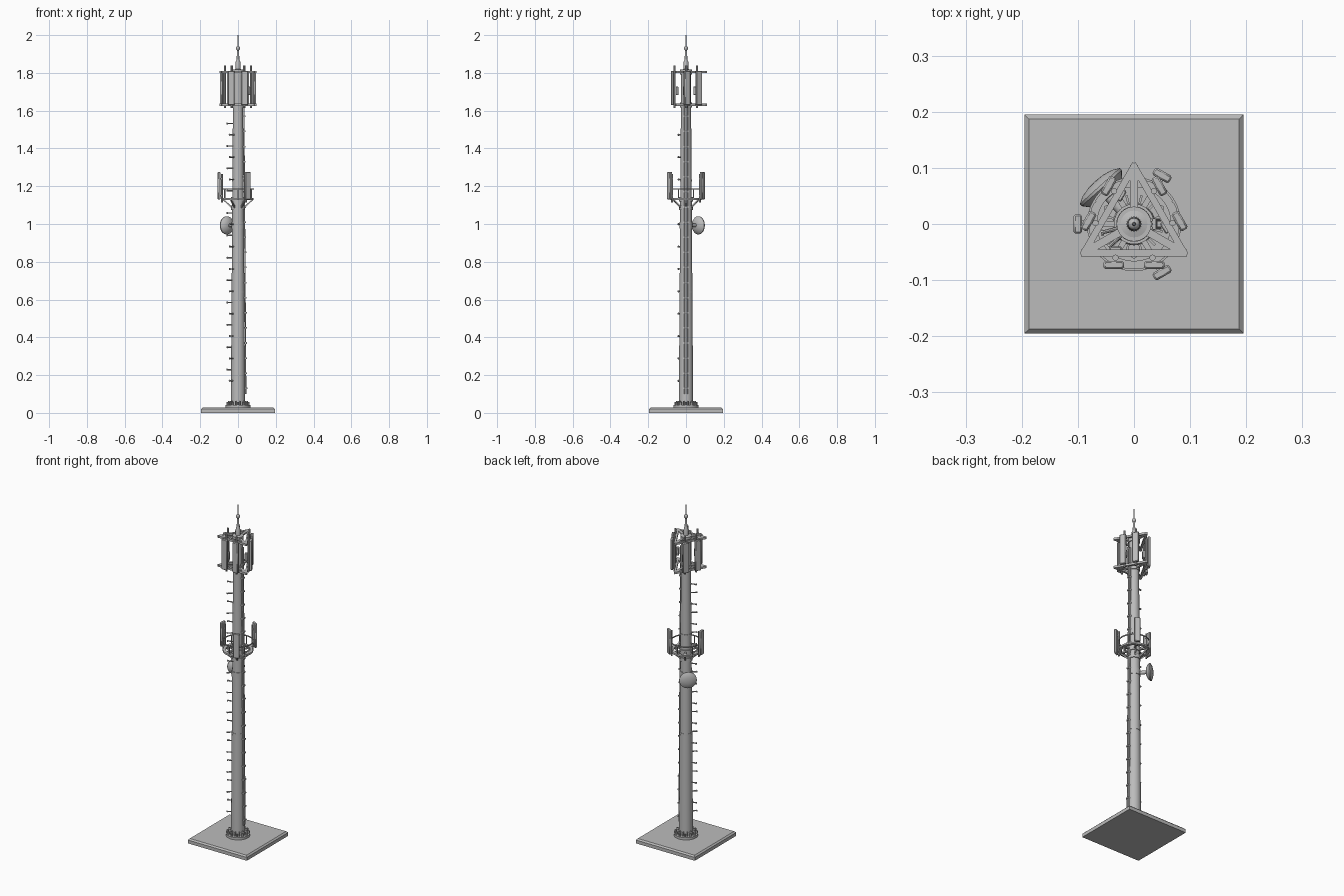
import bpy, bmesh
from math import sin, cos, pi, radians
from mathutils import Vector, Matrix

if "Cube" in bpy.data.objects:
    bpy.data.objects.remove(bpy.data.objects["Cube"])

steel = bpy.data.materials.new("galvanised grey")
steel.use_nodes = True
GREY = (0.5, 0.5, 0.5, 1)
steel.diffuse_color = GREY
steel.node_tree.nodes["Principled BSDF"].inputs["Base Color"].default_value = GREY


def finish(name, bm, bevel=0):
    bmesh.ops.recalc_face_normals(bm, faces=bm.faces)
    mesh = bpy.data.meshes.new(name)
    bm.to_mesh(mesh)
    bm.free()
    ob = bpy.data.objects.new(name, mesh)
    bpy.context.collection.objects.link(ob)
    mesh.materials.append(steel)
    bpy.ops.object.select_all(action="DESELECT")
    bpy.context.view_layer.objects.active = ob
    ob.select_set(True)
    bpy.ops.object.shade_smooth_by_angle(angle=radians(35))
    if bevel:
        mod = ob.modifiers.new("edge", "BEVEL")
        mod.width, mod.segments = bevel, 1
    return ob


def box(name, size, loc, turn=0, bevel=0):
    bm = bmesh.new()
    place = Matrix.Translation(loc) @ Matrix.Rotation(turn, 4, "Z") @ Matrix.Diagonal((*size, 1))
    bmesh.ops.create_cube(bm, size=1, matrix=place)
    return finish(name, bm, bevel)


def rod(name, a, b, r, r2=None, sides=10):
    a, b = Vector(a), Vector(b)
    d = b - a
    place = Matrix.Translation((a + b) / 2) @ d.to_track_quat("Z", "Y").to_matrix().to_4x4()
    bm = bmesh.new()
    bmesh.ops.create_cone(bm, cap_ends=True, segments=sides, radius1=r,
                          radius2=r if r2 is None else r2, depth=d.length, matrix=place)
    return finish(name, bm)


def beam(name, a, b, w, h):
    a, b = Vector(a), Vector(b)
    d = b - a
    place = (Matrix.Translation((a + b) / 2) @ d.to_track_quat("X", "Z").to_matrix().to_4x4()
             @ Matrix.Diagonal((d.length, w, h, 1)))
    bm = bmesh.new()
    bmesh.ops.create_cube(bm, size=1, matrix=place)
    return finish(name, bm)


def lathe(name, profile, place=Matrix(), sides=32):
    """Spin (radius, height) points about the local z axis."""
    bm = bmesh.new()
    vs = [bm.verts.new((r, 0, z)) for r, z in profile]
    es = [bm.edges.new(p) for p in zip(vs, vs[1:])]
    bmesh.ops.spin(bm, geom=vs + es, cent=(0, 0, 0), axis=(0, 0, 1),
                   angle=2 * pi, steps=sides)
    bmesh.ops.remove_doubles(bm, verts=bm.verts, dist=0.00005)
    bm.transform(place)
    return finish(name, bm)


def polar(r, degrees, z):
    t = radians(degrees)
    return Vector((r * cos(t), r * sin(t), z))


def pole_radius(z):
    return 0.038 - 0.0068 * z


# Foundation slab with chamfered rim
slab = bmesh.new()
rings = [[slab.verts.new((sx * w, sy * w, z)) for sx, sy in ((-1, -1), (1, -1), (1, 1), (-1, 1))]
         for w, z in ((0.195, 0), (0.195, 0.02), (0.187, 0.028))]
slab.faces.new(rings[0])
slab.faces.new(rings[-1])
for low, high in zip(rings, rings[1:]):
    for i in range(4):
        j = (i + 1) % 4
        slab.faces.new((low[i], low[j], high[j], high[i]))
finish("foundation_slab", slab)

# Foot flange with bolts and gussets
rod("foot_flange", (0, 0, 0.026), (0, 0, 0.042), 0.066, sides=32)
for i in range(12):
    a = i * 30
    rod("foot_bolt", polar(0.056, a, 0.04), polar(0.056, a, 0.058), 0.006, sides=6)
    box("foot_gusset", (0.018, 0.004, 0.024), polar(0.044, a + 15, 0.052), radians(a + 15))

# Tapered pole and section joints
rod("pole", (0, 0, 0.03), (0, 0, 1.81), pole_radius(0), pole_radius(1.81), 32)
for z in (0.64, 1.23):
    r = pole_radius(z) + 0.002
    rod("pole_joint", (0, 0, z - 0.006), (0, 0, z + 0.006), r, sides=32)

# Top cap, mast and lightning rod
lathe("top_mast", [(0, 1.8), (0.031, 1.8), (0.031, 1.815), (0.013, 1.82), (0.012, 1.86),
                   (0.007, 1.87), (0.006, 1.92), (0, 1.92)])
lathe("mast_ball", [(0.011 * sin(pi * i / 8), 1.93 - 0.013 * cos(pi * i / 8)) for i in range(9)], sides=16)
rod("lightning_rod", (0, 0, 1.93), (0, 0, 2.0), 0.004, 0.002)

# Climbing pegs, alternating between two directions
for i in range(24):
    z = 0.17 + i * 0.0592
    if 1.06 < z < 1.14:
        continue
    a = 195 if i % 2 else 222
    rod("climbing_peg", polar(pole_radius(z) - 0.004, a, z), polar(0.058, a, z), 0.0035, sides=8)
    rod("peg_head", polar(0.057, a, z), polar(0.061, a, z), 0.0055, sides=8)

# Cable run on the left side with clamps
for y in (-0.007, 0, 0.007):
    rod("feeder_cable", (pole_radius(0.1) + 0.004, y, 0.1), (pole_radius(1.75) + 0.004, y, 1.75), 0.003, sides=8)
for i in range(20):
    z = 0.13 + i * 0.08
    box("cable_clamp", (0.014, 0.02, 0.008), (pole_radius(z) + 0.005, 0, z))

# Upper triangular antenna frame
for z in (1.632, 1.805):
    corners = [polar(0.103, a, z) for a in (90, 210, 330)]
    for i, c in enumerate(corners):
        d = corners[(i + 1) % 3]
        ext = (d - c).normalized() * 0.005
        beam("frame_rail", c - ext, d + ext, 0.012, 0.012)
        beam("frame_spoke", polar(0.02, 90 + 120 * i, z), c, 0.014, 0.010)
    rod("frame_collar", (0, 0, z - 0.014), (0, 0, z + 0.012), 0.031, sides=32)

# Two panel antennas on pipes along each frame side
for k in range(3):
    turn = Matrix.Rotation(2 * pi * k / 3, 4, "Z")
    for s in (-1, 1):
        x = s * 0.033
        rod("antenna_pipe", turn @ Vector((x, -0.060, 1.615)), turn @ Vector((x, -0.060, 1.84)), 0.0055)
        box("panel_antenna", (0.036, 0.015, 0.18), turn @ Vector((s * 0.036, -0.073, 1.72)),
            2 * pi * k / 3, 0.003)
    box("radio_unit", (0.022, 0.014, 0.045), turn @ Vector((-0.033, -0.047, 1.705)), 2 * pi * k / 3, 0.002)

# Lower round platform with guard rail
lathe("platform_ring", [(0.066, 1.127), (0.083, 1.127), (0.083, 1.137), (0.066, 1.137), (0.066, 1.127)])
lathe("guard_rail", [(0.080, 1.183), (0.084, 1.183), (0.084, 1.189), (0.080, 1.189), (0.080, 1.183)])
for z in (1.085, 1.132):
    rod("platform_collar", (0, 0, z - 0.012), (0, 0, z + 0.012), 0.036, sides=32)
for i in range(6):
    a = i * 60
    beam("platform_spoke", polar(0.025, a, 1.132), polar(0.075, a, 1.132), 0.010, 0.008)
    beam("platform_strut", polar(0.030, a, 1.085), polar(0.076, a, 1.128), 0.007, 0.007)
    rod("rail_post", polar(0.081, a + 30, 1.13), polar(0.081, a + 30, 1.187), 0.003, sides=8)

# Three panel antennas on the lower platform
for a in (60, 180, 300):
    rod("lower_pipe", polar(0.085, a, 1.115), polar(0.085, a, 1.265), 0.005)
    box("lower_panel", (0.015, 0.034, 0.145), polar(0.1, a, 1.203), radians(a), 0.003)
    for z in (1.15, 1.24):
        box("panel_bracket", (0.014, 0.012, 0.008), polar(0.09, a, z), radians(a))

# Dish aimed to the back right, with its mounting arm
aim = polar(1, 132, 0)
place = Matrix.Translation(polar(0.086, 132, 0.993)) @ aim.to_track_quat("Z", "Y").to_matrix().to_4x4()
lathe("dish", [(0, -0.022), (0.02, -0.020), (0.038, -0.012), (0.048, 0), (0.048, 0.005),
               (0.035, 0.012), (0.018, 0.016), (0, 0.017)], place)
rod("dish_arm", polar(0.025, 132, 0.993), polar(0.075, 132, 0.993), 0.010, sides=16)
rod("dish_clamp", (0, 0, 0.975), (0, 0, 1.011), pole_radius(1) + 0.003, sides=32)
